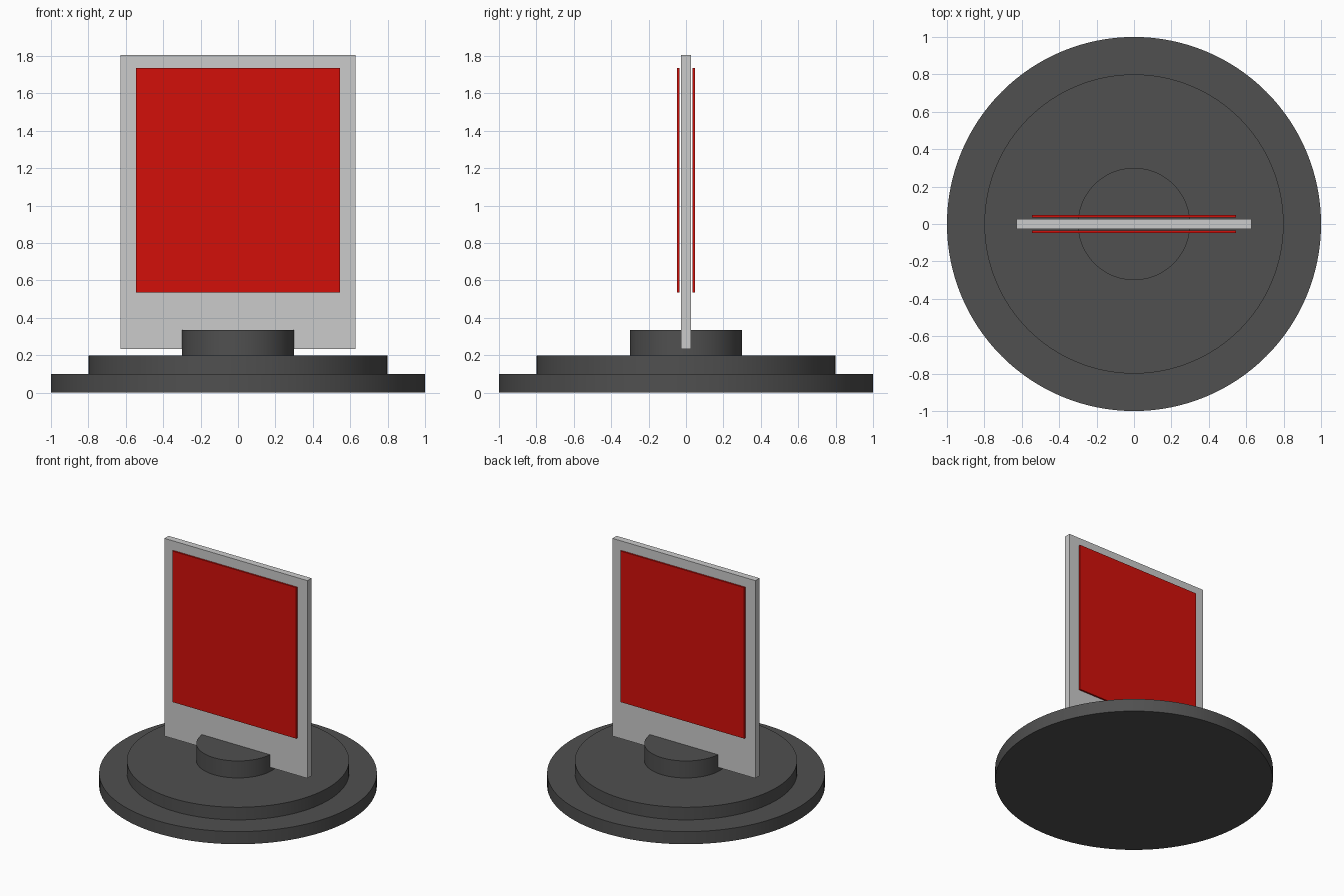
import bpy
from math import radians

if "Cube" in bpy.data.objects:
    bpy.data.objects.remove(bpy.data.objects["Cube"])


def material(name, rgb):
    m = bpy.data.materials.new(name)
    m.diffuse_color = (*rgb, 1)
    m.use_nodes = True
    m.node_tree.nodes["Principled BSDF"].inputs["Base Color"].default_value = m.diffuse_color
    return m


dark = material("dark_grey", (0.08, 0.08, 0.08))
red = material("red", (0.65, 0.005, 0.003))


def disc(name, radius, z0, z1):
    bpy.ops.mesh.primitive_cylinder_add(vertices=128, radius=radius, depth=z1 - z0,
                                        location=(0, 0, (z0 + z1) / 2))
    ob = bpy.context.object
    ob.name = name
    ob.data.materials.append(dark)
    bpy.ops.object.shade_smooth_by_angle(angle=radians(30))
    return ob


def slab(name, width, y0, y1, z0, z1, mat=None):
    bpy.ops.mesh.primitive_cube_add(size=1, location=(0, (y0 + y1) / 2, (z0 + z1) / 2))
    ob = bpy.context.object
    ob.name = name
    ob.scale = (width, y1 - y0, z1 - z0)
    bpy.ops.object.transform_apply(location=False, rotation=False, scale=True)
    if mat:
        ob.data.materials.append(mat)
    return ob


# Stepped round base and central holder
disc("base_lower", 1.0, 0, 0.1)
disc("base_upper", 0.8, 0.1, 0.2)
disc("panel_holder", 0.3, 0.2, 0.335)

# Upright display panel
slab("display_panel", 1.257, -0.026, 0.026, 0.235, 1.806)

# Red sheets, just clear of both faces
slab("front_sheet", 1.09, -0.047, -0.034, 0.536, 1.736, red)
slab("back_sheet", 1.09, 0.034, 0.047, 0.536, 1.736, red)
